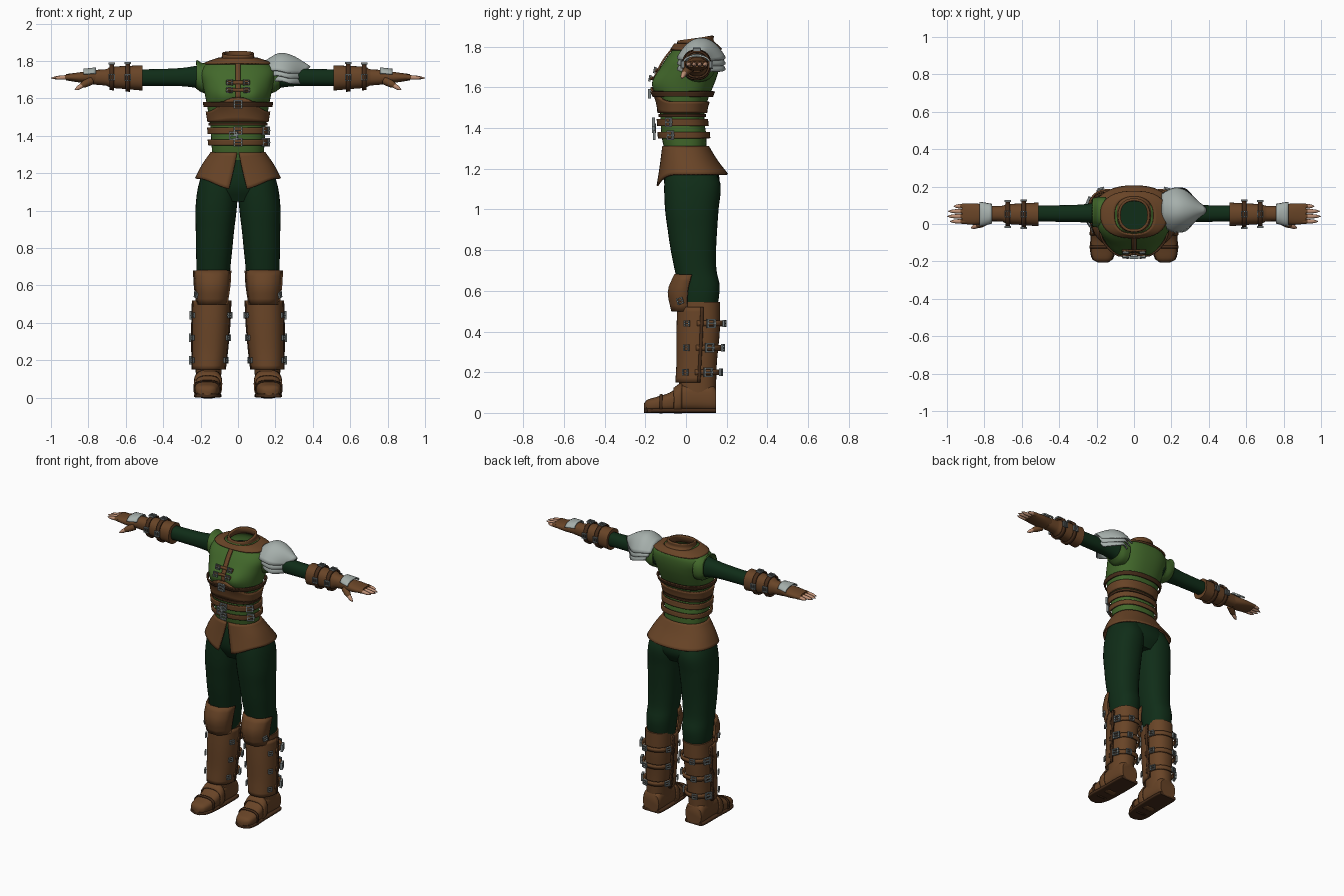
import bpy, bmesh, math
from mathutils import Vector, Matrix

cube = bpy.data.objects.get("Cube")
if cube:
    bpy.data.objects.remove(cube)


def material(name, r, g, b):
    m = bpy.data.materials.new(name)
    m.use_nodes = True
    m.diffuse_color = (r, g, b, 1)
    m.node_tree.nodes["Principled BSDF"].inputs["Base Color"].default_value = (r, g, b, 1)
    return m


vest_green = material("vest green", .055, .14, .024)
cloth = material("dark green cloth", .005, .026, .009)
leather = material("brown leather", .14, .058, .02)
dark = material("dark leather", .06, .025, .01)
silver = material("silver plate", .38, .43, .41)
steel = material("buckle steel", .2, .23, .23)
skin = material("skin", .52, .28, .18)


def finish(name, bm, mat, thick=0):
    bmesh.ops.recalc_face_normals(bm, faces=bm.faces)
    mesh = bpy.data.meshes.new(name)
    bm.to_mesh(mesh)
    bm.free()
    mesh.materials.append(mat)
    ob = bpy.data.objects.new(name, mesh)
    bpy.context.collection.objects.link(ob)
    if thick:
        mod = ob.modifiers.new("thickness", "SOLIDIFY")
        mod.thickness, mod.offset = thick, 0
    bpy.ops.object.select_all(action="DESELECT")
    bpy.context.view_layer.objects.active = ob
    ob.select_set(True)
    bpy.ops.object.shade_smooth_by_angle(angle=math.radians(40))
    return ob


def grid(name, f, nu, nv, mat, closed=False, caps=False, thick=0):
    """Surface from f(u, v), u and v running 0..1."""
    bm = bmesh.new()
    cols = nu if closed else nu + 1
    rows = [[bm.verts.new(f(i / nu, j / nv)) for i in range(cols)] for j in range(nv + 1)]
    for a, b in zip(rows, rows[1:]):
        for i in range(nu):
            k = (i + 1) % cols
            bm.faces.new((a[i], a[k], b[k], b[i]))
    if caps:
        bm.faces.new(rows[0])
        bm.faces.new(rows[-1])
    return finish(name, bm, mat, thick)


def at(tab, t):
    """Smooth interpolation of a table whose first column is the position."""
    t = min(max(t, tab[0][0]), tab[-1][0])
    i = next(k for k in range(len(tab) - 1) if t <= tab[k + 1][0])

    def slope(k, c):
        p, q = tab[max(k - 1, 0)], tab[min(k + 1, len(tab) - 1)]
        return (q[c] - p[c]) / (q[0] - p[0])
    a, b = tab[i], tab[i + 1]
    h = b[0] - a[0]
    k = (t - a[0]) / h
    s = k * k * (3 - 2 * k)
    return [a[c] + (b[c] - a[c]) * s + h * (k * (1 - k) ** 2 * slope(i, c) - k * k * (1 - k) * slope(i + 1, c))
            for c in range(1, 5)]


def oval(ext, th, off=0, e=2.3):
    """Point on a rounded oval given its low and high limits on two axes."""
    a0, a1, b0, b1 = ext
    c, s = math.cos(th), math.sin(th)
    return ((a0 + a1) / 2 + ((a1 - a0) / 2 + off) * math.copysign(abs(c) ** (2 / e), c),
            (b0 + b1) / 2 + ((b1 - b0) / 2 + off) * math.copysign(abs(s) ** (2 / e), s))


def tube(name, tab, axis, mat, side=1, off=0, t0=None, t1=None, arc=None, nu=32, nv=16, thick=0, caps=True, e=2.3):
    t0 = tab[0][0] if t0 is None else t0
    t1 = tab[-1][0] if t1 is None else t1
    a0, a1 = arc or (0, 2 * math.pi)

    def f(u, v):
        t = t0 + (t1 - t0) * v
        p, q = oval(at(tab, t), a0 + (a1 - a0) * u, off, e)
        x, y, z = {"x": (t, p, q), "y": (p, t, q), "z": (p, q, t)}[axis]
        return x * side, y, z
    return grid(name, f, nu, nv, mat, arc is None, caps and arc is None, thick)


def rod(name, p, q, r, mat):
    p, q = Vector(p), Vector(q)
    rot = (q - p).to_track_quat("Z", "Y")

    def f(u, v):
        a, rad = u * 2 * math.pi, r * max(1 - v ** 5, .15) * (1 - .15 * v)
        return p.lerp(q, v) + rot @ Vector((rad * math.cos(a), rad * math.sin(a), 0))
    return grid(name, f, 10, 8, mat, True, True)


def buckle(name, loc, normal, along, size=.045):
    """Square frame with a centre pin."""
    n = Vector(normal).normalized()
    a = Vector(along)
    a = (a - n * a.dot(n)).normalized()
    m = Matrix((a, n.cross(a), n)).transposed().to_4x4()
    m.translation = loc
    bm = bmesh.new()
    for x, y, w, h in ((-.42, 0, .16, 1), (.42, 0, .16, 1), (0, .42, 1, .16), (0, -.42, 1, .16), (.1, 0, .9, .14)):
        bmesh.ops.create_cube(bm, size=size, matrix=m @ Matrix.Translation((x * size, y * size, 0))
                              @ Matrix.Diagonal((w, h, .3, 1)))
    return finish(name, bm, steel)


# torso surface shared by the vest and its belts
TORSO = [(1.27, -.135, .135, -.10, .10), (1.36, -.142, .142, -.12, .10), (1.44, -.146, .146, -.125, .09),
         (1.5, -.155, .155, -.13, .095), (1.56, -.165, .165, -.14, .115), (1.62, -.177, .177, -.145, .14),
         (1.68, -.19, .19, -.13, .16), (1.74, -.2, .2, -.10, .17), (1.785, -.17, .17, -.065, .165),
         (1.815, -.09, .09, -.045, .135)]


def body(th, z, off=0):
    x, y = oval(at(TORSO, z), th, off, 2.4)
    if y < 0:
        y -= .03 * math.exp(-((abs(x) - .08) ** 2 + (z - 1.62) ** 2) / .004)
    return Vector((x, y, z))


def band(name, z0, z1, mat, off=.008, rise=0):
    def f(u, v):
        th = u * 2 * math.pi
        top = z1 + rise * max(0, -math.sin(th)) ** 5
        return body(th, z0 + (top - z0) * v, off)
    return grid(name, f, 48, 5, mat, True, thick=.01)


def front(x, z, off):
    r = at(TORSO, z)[1]
    c = math.copysign((abs(x) / r) ** 1.2, x)
    return body(-math.acos(c), z, off)


grid("vest", lambda u, v: body(u * 2 * math.pi, 1.27 + .545 * v), 48, 36, vest_green, True)
band("yoke", 1.785, 1.813, leather)
band("corset", 1.475, 1.53, leather, rise=.075)
band("chest_belt", 1.555, 1.58, dark, .015)
band("upper_waist_belt", 1.41, 1.445, leather, .014)
band("lower_waist_belt", 1.35, 1.38, leather, .014)
band("vest_hem", 1.455, 1.47, dark, .004)

# collar and the shirt inside it
COLLAR = [(1.795, -.098, .098, -.055, .145), (1.815, -.082, .082, -.04, .13), (1.842, -.078, .078, -.035, .13)]


def collar(u, v):
    z = 1.795 + .047 * v
    x, y = oval(at(COLLAR, z), u * 2 * math.pi)
    return x, y, z + (y - .05) * .15


grid("collar", collar, 36, 6, leather, True, thick=.014)
tube("inner_shirt", [(1.7, -.09, .09, -.04, .13), (1.76, -.09, .09, -.04, .13)], "z", cloth)

# front placket, cross straps and belt buckles
grid("placket", lambda u, v: front((u - .5) * .026, 1.6 + .2 * v, .007), 2, 12, leather, thick=.009)
for z in (1.685, 1.645):
    grid("cross_strap", lambda u, v: front((u - .5) * .12, z + .016 * (v - .5), .012), 8, 1, leather, thick=.008)
    for x in (-.04, .04):
        buckle("vest_buckle", front(x, z, .02), (x, -1, .2), (1, 0, 0), .032)
for x, z in ((0, 1.568), (0, 1.428), (.13, 1.428), (0, 1.365), (.13, 1.365), (-.02, 1.4)):
    buckle("belt_buckle", front(x, z, .035 if x < .1 else .02), (x * 5, -1, 0), (1, 0, 0), .046)


# split skirt
SKIRT = [(0, -.142, .142, -.112, .108), (.5, -.19, .19, -.125, .15), (1, -.225, .225, -.142, .203)]


def skirt(u, v):
    gap = .02 + .15 * v
    th = -math.pi / 2 + gap + u * (2 * math.pi - 2 * gap)
    x, y = oval(at(SKIRT, v), th)
    return x, y, 1.31 - v * (.138 + .06 * max(0, -math.sin(th)) ** 5)


grid("skirt", skirt, 56, 10, leather, thick=.01)
tube("hips", [(1.05, -.14, .14, -.07, .13), (1.12, -.205, .205, -.105, .165), (1.2, -.19, .19, -.11, .15),
              (1.29, -.13, .13, -.095, .09)], "z", cloth)

LEG = [(.5, .06, .21, -.02, .15), (.57, .05, .22, -.03, .162), (.63, .045, .222, -.04, .165),
       (.7, .04, .222, -.055, .15), (.8, .03, .225, -.075, .148), (.9, .02, .226, -.09, .153),
       (1.0, .008, .228, -.103, .16), (1.12, .0, .215, -.107, .17), (1.2, .01, .19, -.10, .14)]
BOOT = [(.06, .095, .224, -.03, .145), (.14, .088, .226, -.035, .148), (.25, .075, .228, -.03, .152),
        (.4, .062, .228, -.03, .166), (.545, .056, .224, -.025, .168)]
FOOT = [(-.207, .145, .185, .015, .045), (-.195, .122, .215, .008, .062), (-.14, .102, .23, .005, .08),
        (-.08, .096, .228, .005, .1), (-.02, .094, .226, .008, .14), (.04, .093, .226, .008, .15),
        (.13, .095, .224, .005, .14), (.148, .1, .218, .008, .12)]
SOLE = [(y, a - .005, b + .005, 0, .022) for y, a, b, c, d in FOOT]
KNEE = [(.5, .06, .218, -.07, .12), (.6, .045, .232, -.088, .15), (.68, .04, .236, -.055, .15)]
SLEEVE = [(.14, -.005, .13, 1.63, 1.79), (.22, .005, .112, 1.655, 1.775), (.3, .01, .103, 1.665, 1.763),
          (.42, .012, .10, 1.667, 1.757), (.56, .015, .10, 1.667, 1.755)]
BRACER = [(.51, -.012, .115, 1.642, 1.777), (.6, -.005, .11, 1.65, 1.773), (.685, .002, .105, 1.658, 1.768),
          (.7, .012, .098, 1.667, 1.757), (.78, .015, .095, 1.675, 1.752)]
HAND = [(.76, .015, .095, 1.678, 1.75), (.83, -.003, .108, 1.683, 1.742), (.88, -.003, .11, 1.69, 1.735),
        (.92, .003, .107, 1.697, 1.73)]
CAP = [(.15, -.02, .14, 1.63, 1.79), (.19, -.015, .14, 1.635, 1.785), (.222, -.01, .135, 1.655, 1.803)]

for s in (1, -1):
    tag = "left_" if s > 0 else "right_"
    # legs and boots
    tube(tag + "trouser_leg", LEG, "z", cloth, s, nv=30)
    tube(tag + "boot_shaft", BOOT, "z", leather, s)
    tube(tag + "foot", FOOT, "y", leather, s, nv=28, e=2.8)
    tube(tag + "sole", SOLE, "y", dark, s, nv=20, e=5)
    tube(tag + "toe_band", FOOT, "y", dark, s, .004, -.13, -.115, nv=1, caps=False, thick=.006, e=2.8)
    tube(tag + "ankle_strap", FOOT, "y", leather, s, .006, -.06, -.02, nv=3, caps=False, thick=.008, e=2.8)
    tube(tag + "greave", BOOT, "z", leather, s, .012, .15, .52, (-math.pi - .1, .1), nu=20, thick=.01)
    for a in (-math.pi - .1, 0):
        tube(tag + "greave_edge", BOOT, "z", dark, s, .018, .15, .52, (a, a + .1), nu=1, thick=.008)
    tube(tag + "knee_plate", KNEE, "z", leather, s, 0, .5, .68, (-math.pi + .15, -.15), nu=5, nv=6, thick=.012)
    for z in (.2, .32, .44):
        tube(tag + "boot_strap", BOOT, "z", leather, s, .014, z - .014, z + .014, (-.1, math.pi + .1), nv=1, thick=.01)
        for th, size in ((-.5, .03), (.4, .045), (1.3, .035), (math.pi + .5, .03), (math.pi - .4, .035)):
            x, y = oval(at(BOOT, z), th, .026)
            c, d = math.cos(th), math.sin(th)
            buckle(tag + "boot_buckle", (x * s, y, z), (c * s, d, 0), (-d * s, c, 0), size)
    x, y = oval(at(KNEE, .55), -.45, .008)
    buckle(tag + "knee_buckle", (x * s, y, .55), (s, -.4, 0), (0, 1, .3), .032)

    # sleeves, bracers and shoulder edge
    tube(tag + "sleeve", SLEEVE, "x", cloth, s)
    tube(tag + "shoulder_edge", CAP, "x", vest_green, s, caps=False, thick=.008)
    tube(tag + "bracer", BRACER, "x", leather, s, nv=24)
    for x in (.59, .675):
        tube(tag + "bracer_strap", BRACER, "x", dark, s, .008, x - .012, x + .012, nv=1, caps=False, thick=.01)
        for th in (math.pi / 2, math.pi, 0):
            y, z = oval(at(BRACER, x), th, .016)
            buckle(tag + "bracer_buckle", (x * s, y, z), (0, math.cos(th), math.sin(th)),
                   (0, math.sin(th), -math.cos(th)), .036)

    # gloved hands with bare fingers
    tube(tag + "glove", HAND, "x", leather, s)
    tube(tag + "hand_plate", HAND, "x", silver, s, .012, .76, .825, (.35, math.pi - .35), nu=12, nv=4, thick=.008)
    for i, tip in enumerate((.985, 1, .995, .965)):
        y = .014 + .027 * i
        rod(tag + "glove_finger", (.9 * s, y, 1.713), (.94 * s, y, 1.713), .015, leather)
        rod(tag + "finger", (.91 * s, y, 1.713), (tip * s, y, 1.709), .0125, skin)
    rod(tag + "glove_thumb", (.785 * s, .02, 1.695), (.85 * s, -.018, 1.662), .022, leather)
    rod(tag + "thumb", (.825 * s, -.005, 1.675), (.872 * s, -.022, 1.645), .0135, skin)

# layered shoulder plate: crest height, half width and edge drop along its length
PLATE = [(0, 1.80, .085, .05, 0), (.3, 1.838, .115, .09, 0), (.6, 1.825, .105, .09, 0), (1, 1.768, .03, .035, 0)]
for k in range(3):
    def plate(u, v):
        crest, half, drop, _ = at(PLATE, v)
        w = 2 * u - 1
        return (.15 + .02 * k + (.235 - .025 * k) * v - .03 * w * w * v, .075 + half * w,
                crest - .028 * k - drop * abs(w) ** 2.2)
    grid("shoulder_plate", plate, 20, 14, silver, thick=.009)
